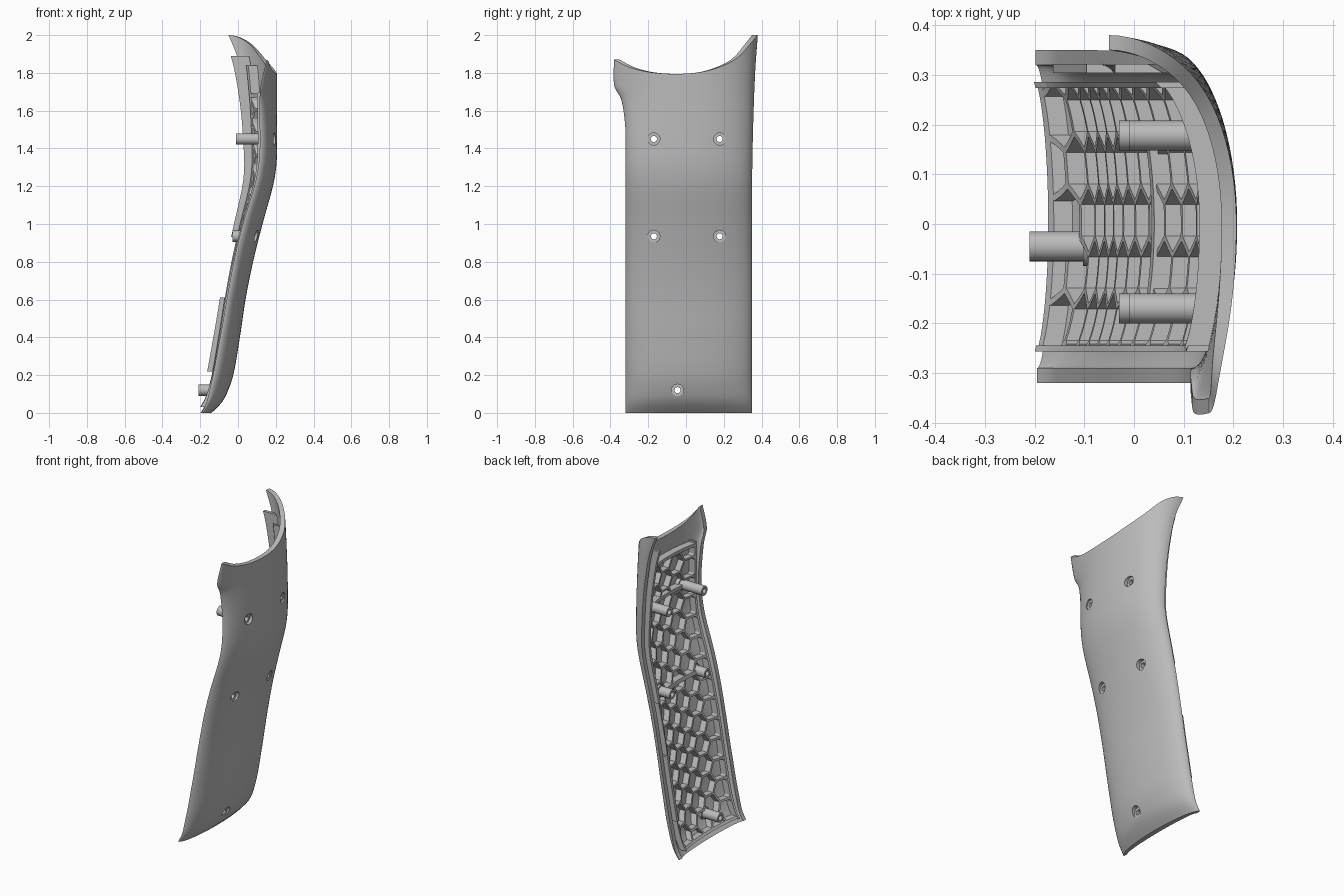
import bpy, bmesh, math
from mathutils import Matrix, Vector

if "Cube" in bpy.data.objects:
    bpy.data.objects.remove(bpy.data.objects["Cube"], do_unlink=True)

grey = bpy.data.materials.new("plain grey")
grey.use_nodes = True
grey.diffuse_color = (0.5, 0.5, 0.5, 1)
grey.node_tree.nodes["Principled BSDF"].inputs["Base Color"].default_value = (0.5, 0.5, 0.5, 1)

WALL = 0.03


def curve(*pts):
    """Smooth function through (position, value) points."""
    def slope(i):
        a, b = pts[max(i - 1, 0)], pts[min(i + 1, len(pts) - 1)]
        return (b[1] - a[1]) / (b[0] - a[0])

    def f(t):
        t = min(max(t, pts[0][0]), pts[-1][0])
        i = 0
        while i < len(pts) - 2 and t > pts[i + 1][0]:
            i += 1
        (t0, v0), (t1, v1) = pts[i], pts[i + 1]
        h = t1 - t0
        u = (t - t0) / h
        return ((2*u**3 - 3*u*u + 1) * v0 + (u**3 - 2*u*u + u) * h * slope(i)
                + (3*u*u - 2*u**3) * v1 + (u**3 - u*u) * h * slope(i + 1))
    return f


# Panel shape: crest line, depth of each side, side widths and top edge
crest = curve((0, -.14), (.05, -.09), (.1, -.06), (.2, -.025), (.4, .01), (.6, .04), (.8, .08),
              (1, .13), (1.2, .185), (1.3, .202), (1.4, .207), (1.6, .207), (2, .205))
depth_back = curve((0, .058), (.08, .09), (.2, .11), (.6, .105), (.9, .115), (1.2, .13),
                   (1.4, .145), (1.6, .16), (1.8, .19), (1.9, .215), (2, .255))
depth_front = curve((0, .055), (.08, .09), (.2, .108), (.6, .1), (1, .105), (1.4, .092),
                    (1.7, .09), (1.87, .055))
width_back = curve((0, .35), (1.2, .35), (1.5, .355), (1.8, .366), (2, .38))
width_front = curve((0, .32), (1.3, .32), (1.5, .321), (1.6, .331), (1.67, .347), (1.73, .38), (1.9, .38))
top_edge = curve((-.38, 1.87), (-.3, 1.83), (-.2, 1.805), (-.08, 1.795), (.05, 1.8), (.15, 1.82),
                 (.25, 1.86), (.3, 1.9), (.34, 1.95), (.38, 2))


def surface_x(y, z, inset):
    """x of the panel surface, inset from the outside."""
    d, w = (depth_back(z), .35) if y > 0 else (depth_front(z), .32)
    s = min(abs(y) / (w - inset), .99)
    return crest(z) - inset - (d - inset) * (1 - math.sqrt(1 - s * s))


def make(name, bm, smooth=False):
    bmesh.ops.recalc_face_normals(bm, faces=bm.faces)
    mesh = bpy.data.meshes.new(name)
    bm.to_mesh(mesh)
    bm.free()
    ob = bpy.data.objects.new(name, mesh)
    bpy.context.collection.objects.link(ob)
    mesh.materials.append(grey)
    if smooth:
        smooth_shade(ob)
    return ob


def smooth_shade(ob):
    bpy.ops.object.select_all(action='DESELECT')
    ob.select_set(True)
    bpy.context.view_layer.objects.active = ob
    bpy.ops.object.shade_smooth_by_angle(angle=math.radians(35))


# Curved outer panel, a closed section swept upward
N, ROWS = 40, 90


def section_point(theta, v, inset):
    s = math.sin(theta)
    y_top = .38 * s if s > 0 else .32 * s - .06 * s**8
    z = v * top_edge(y_top)
    if s > 0:
        y, d = (width_back(z) - inset) * s, depth_back(z)
    else:
        y, d = (.32 - inset) * s - (width_front(z) - .32) * s**8, depth_front(z)
    return (crest(z) - inset - (d - inset) * (1 - math.cos(theta)), y, z)


bm = bmesh.new()
angles = [math.pi * (j / N - .5) for j in range(N + 1)]
rings = []
for r in range(ROWS + 1):
    v = r / ROWS
    ring = [section_point(a, v, 0) for a in angles] + [section_point(a, v, WALL) for a in reversed(angles)]
    rings.append([bm.verts.new(p) for p in ring])
M = len(rings[0])
for a, b in zip(rings, rings[1:]):
    for j in range(M):
        bm.faces.new((a[j], a[(j + 1) % M], b[(j + 1) % M], b[j]))
for ring in (rings[0], rings[-1]):
    for j in range(N):
        bm.faces.new((ring[j], ring[j + 1], ring[M - 2 - j], ring[M - 1 - j]))
panel = make("curved_panel", bm)

# Screw positions: y, z, tip x of the boss
SCREWS = [(.178, 1.45, -.01), (-.17, 1.45, -.01), (.178, .935, -.03), (-.17, .935, -.03), (-.045, .12, -.21)]


def cylinder(bm, y, z, x0, x1, radius):
    m = Matrix.Translation(((x0 + x1) / 2, y, z)) @ Matrix.Rotation(math.pi / 2, 4, 'Y')
    bmesh.ops.create_cone(bm, cap_ends=True, segments=28, radius1=radius, radius2=radius,
                          depth=x1 - x0, matrix=m)


# Countersunk screw holes cut through the panel
for wide in (True, False):
    bm = bmesh.new()
    for y, z, tip in SCREWS:
        x = surface_x(y, z, 0)
        cylinder(bm, y, z, x - (.014 if wide else .2), x + .1, .032 if wide else .016)
    cutter = make("hole_cutter", bm)
    cutter.hide_render = True
    mod = panel.modifiers.new("holes", 'BOOLEAN')
    mod.operation, mod.solver, mod.object = 'DIFFERENCE', 'EXACT', cutter
    bpy.context.view_layer.objects.active = panel
    bpy.ops.object.modifier_apply(modifier=mod.name)
    bpy.data.objects.remove(cutter, do_unlink=True)
smooth_shade(panel)


# Hollow screw bosses with a collar at the base
def tube(bm, y, z, x0, x1, r_out, r_in=.016, n=28):
    loops = []
    for x, r in ((x0, r_out), (x1, r_out), (x1, r_in), (x0, r_in)):
        loops.append([bm.verts.new((x, y + r * math.cos(2 * math.pi * k / n),
                                    z + r * math.sin(2 * math.pi * k / n))) for k in range(n)])
    for a, b in zip(loops, loops[1:] + loops[:1]):
        for k in range(n):
            bm.faces.new((a[k], a[(k + 1) % n], b[(k + 1) % n], b[k]))


for i, (y, z, tip) in enumerate(SCREWS):
    bm = bmesh.new()
    base = surface_x(y, z, WALL)
    tube(bm, y, z, tip, base + .01, .03)
    tube(bm, y, z, base - .02, base + .007, .039)
    make(f"screw_boss_{i + 1}", bm, True)


# Ribs that follow the inner surface between two (y, z) points
def rib(bm, p, q, thick, height, pieces, tip=None):
    p, q = Vector(p), Vector(q)
    side = Vector((-(q - p).y, (q - p).x)).normalized() * thick / 2
    for k in range(pieces):
        a, b = p.lerp(q, k / pieces), p.lerp(q, (k + 1) / pieces)
        mid = (a + b) / 2
        if any((mid - Vector(s[:2])).length < .03 for s in SCREWS):
            continue
        corners = [a + side, b + side, b - side, a - side]
        low = [bm.verts.new((surface_x(c.x, c.y, WALL) + .008, *c)) for c in corners]
        high = [bm.verts.new((tip(c.y) if tip else surface_x(c.x, c.y, WALL) - height, *c)) for c in corners]
        bm.faces.new(low)
        bm.faces.new(high)
        for j in range(4):
            bm.faces.new((low[j], low[(j + 1) % 4], high[(j + 1) % 4], high[j]))


# Honeycomb grid
Y0, Y1, Z0, Z1 = -.25, .28, .04, 1.68
SIDE = .07
bm = bmesh.new()
for col in range(-1, 6):
    for row in range(-1, 16):
        yc = -.2025 + col * SIDE * 1.5
        zc = .09 + (row + .5 * (col % 2)) * SIDE * math.sqrt(3)
        ring = [(yc + SIDE * math.cos(k * math.pi / 3), zc + SIDE * math.sin(k * math.pi / 3)) for k in range(4)]
        for p, q in zip(ring, ring[1:]):
            for k in range(4):
                a, b = Vector(p).lerp(Vector(q), k / 4), Vector(p).lerp(Vector(q), (k + 1) / 4)
                mid = (a + b) / 2
                if Y0 < mid.x < Y1 and Z0 < mid.y < Z1:
                    rib(bm, a, b, .012, .038, 1)
make("honeycomb_ribs", bm)

# Frame around the honeycomb, with bars joining paired bosses
bm = bmesh.new()
rib(bm, (Y1, .03), (Y1, 1.84), .012, .04, 50)
rib(bm, (Y0, .03), (Y0, 1.7), .012, .04, 50)
rib(bm, (Y0, Z0), (Y1, Z0), .012, .038, 20)
rib(bm, (Y0, Z1), (Y1, Z1), .02, .045, 20)
make("rib_frame", bm)
bm = bmesh.new()
for z in (1.45, .935):
    rib(bm, (-.17, z), (.178, z), .022, .045, 16)
make("boss_bars", bm)

# Locating lips standing above the back edge
bm = bmesh.new()
for z0, z1 in ((.22, .61), (.93, 1.89)):
    rib(bm, (.313, z0), (.313, z1), .018, 0, 30, lambda z: crest(z) - depth_back(z) - .032)
make("edge_lips", bm)
